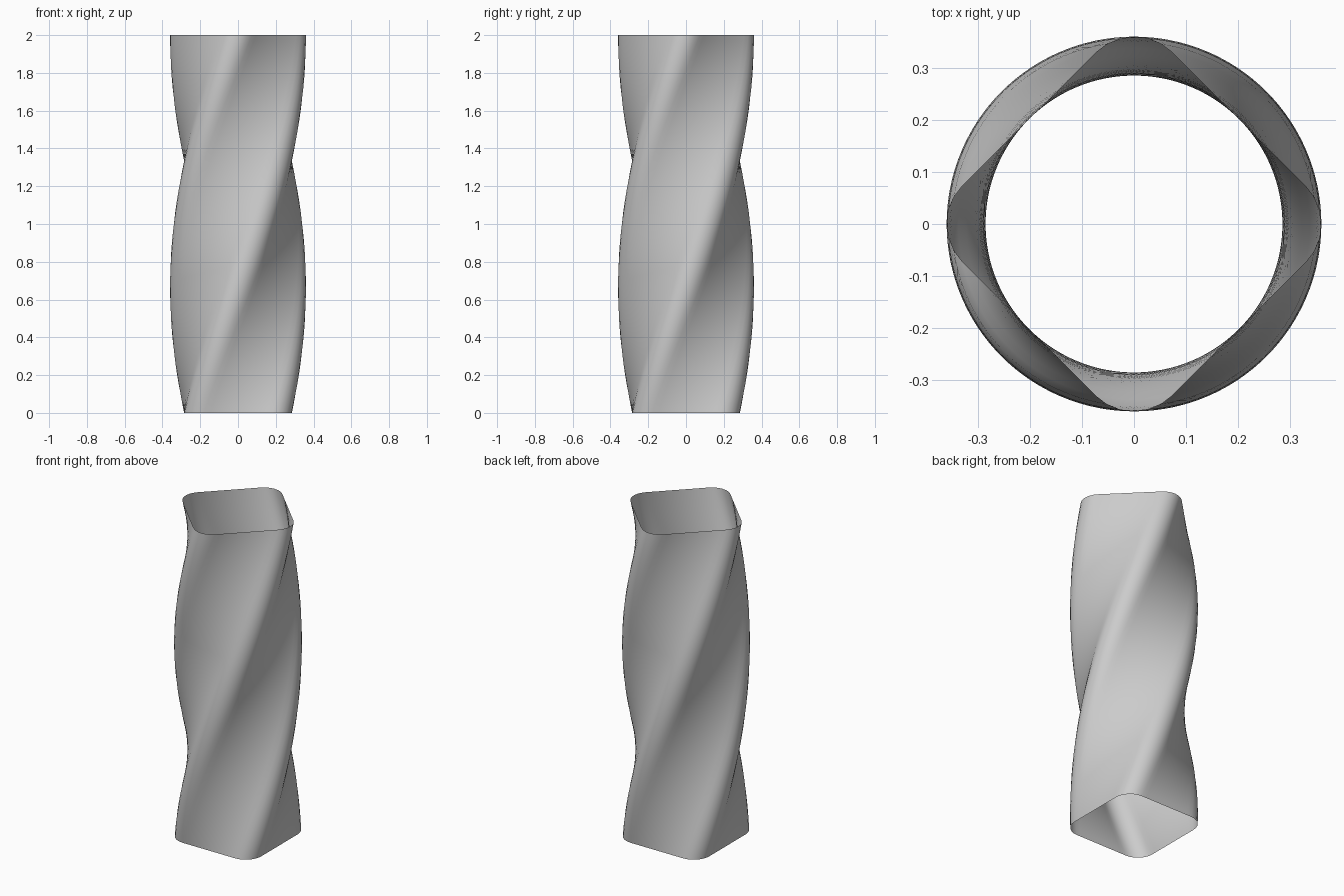
import bpy
import bmesh
from math import cos, sin, pi, radians
from mathutils import Matrix, Vector

HEIGHT = 2.0
HALF = 0.285            # half width of the square section
FILLET = 0.105          # corner radius
TWIST = radians(135)    # total turn from base to rim
RINGS = 64
SIDE_STEPS = 12
CORNER_STEPS = 6

cube = bpy.data.objects.get("Cube")
if cube:
    bpy.data.objects.remove(cube, do_unlink=True)


def rounded_square():
    """Counter-clockwise outline: four filleted corners joined by divided sides."""
    core = HALF - FILLET
    points = []
    for quarter in range(4):
        turn = Matrix.Rotation(quarter * pi / 2, 3, 'Z')
        # corner arc
        for i in range(CORNER_STEPS + 1):
            a = i / CORNER_STEPS * pi / 2
            points.append(turn @ Vector((core + FILLET * cos(a), core + FILLET * sin(a), 0)))
        # straight side up to the next corner
        for i in range(1, SIDE_STEPS):
            points.append(turn @ Vector((core - 2 * core * i / SIDE_STEPS, HALF, 0)))
    return points


# Open twisted sleeve: the outline is lifted and turned ring by ring
outline = rounded_square()
bm = bmesh.new()
rings = []
for k in range(RINGS + 1):
    t = k / RINGS
    place = Matrix.Translation((0, 0, HEIGHT * t)) @ Matrix.Rotation(TWIST * t, 4, 'Z')
    rings.append([bm.verts.new(place @ p) for p in outline])

count = len(outline)
for low, high in zip(rings, rings[1:]):
    for i in range(count):
        j = (i + 1) % count
        bm.faces.new((low[i], low[j], high[j], high[i]))

mesh = bpy.data.meshes.new("twisted_sleeve")
bm.to_mesh(mesh)
bm.free()
sleeve = bpy.data.objects.new("twisted_sleeve", mesh)
bpy.context.collection.objects.link(sleeve)

# Plain grey finish
grey = bpy.data.materials.new("plain grey")
grey.use_nodes = True
colour = (0.6, 0.6, 0.6, 1)
grey.diffuse_color = colour
grey.node_tree.nodes["Principled BSDF"].inputs["Base Color"].default_value = colour
mesh.materials.append(grey)

# Smooth shading
bpy.ops.object.select_all(action='DESELECT')
sleeve.select_set(True)
bpy.context.view_layer.objects.active = sleeve
bpy.ops.object.shade_smooth_by_angle(angle=radians(40))
